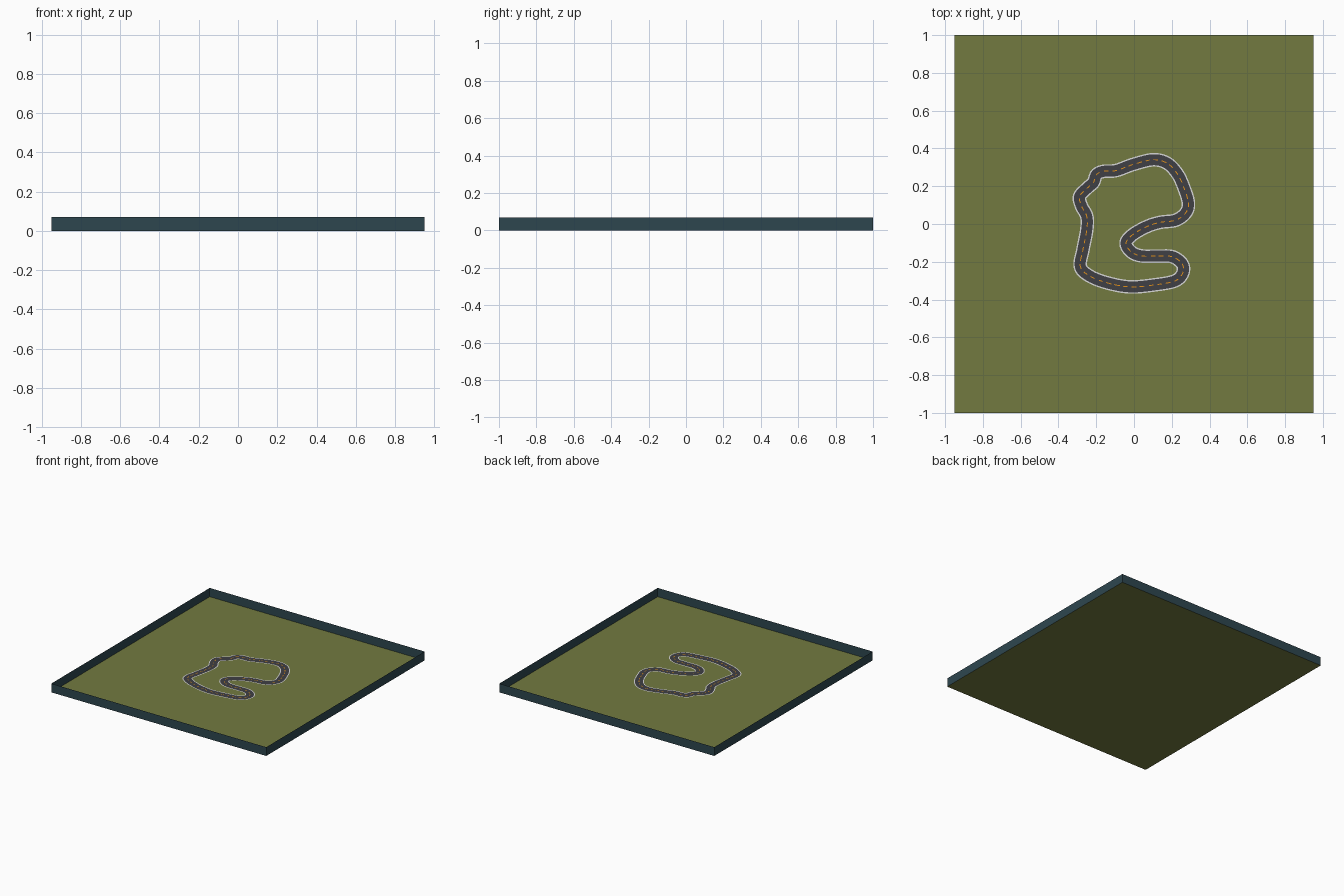
import bpy
from mathutils import Vector

if "Cube" in bpy.data.objects:
    bpy.data.objects.remove(bpy.data.objects["Cube"])

HX, HY, WALL_H = 0.95, 1.0, 0.07


def material(name, rgb):
    m = bpy.data.materials.new(name)
    m.diffuse_color = (*rgb, 1)
    m.use_nodes = True
    m.node_tree.nodes["Principled BSDF"].inputs["Base Color"].default_value = m.diffuse_color
    return m


GRASS = material("olive grass", (0.168, 0.195, 0.051))
WALL = material("dark teal", (0.027, 0.062, 0.078))
ASPHALT = material("asphalt grey", (0.050, 0.050, 0.058))
WHITE = material("line white", (0.68, 0.68, 0.68))
ORANGE = material("dash orange", (0.75, 0.28, 0.01))


def mesh_object(name, verts, faces, mat):
    me = bpy.data.meshes.new(name)
    me.from_pydata(verts, [], faces)
    me.materials.append(mat)
    ob = bpy.data.objects.new(name, me)
    bpy.context.collection.objects.link(ob)
    return ob


# Floor sheet and the four thin boundary walls
corners = [(-HX, -HY), (HX, -HY), (HX, HY), (-HX, HY)]
mesh_object("floor", [(x, y, 0) for x, y in corners], [(0, 1, 2, 3)], GRASS)
for i, side in enumerate(("front", "right", "back", "left")):
    a, b = corners[i], corners[(i + 1) % 4]
    mesh_object(side + "_wall", [(*a, 0), (*b, 0), (*b, WALL_H), (*a, WALL_H)],
                [(0, 1, 2, 3)], WALL)

# Centre line of the circuit, clockwise from the top
path = [Vector(p) for p in (
    (.10, .340), (.175, .322), (.23, .265), (.265, .19), (.288, .11),
    (.273, .058), (.22, .02), (.14, .009), (.07, -.013), (-.005, -.055),
    (-.042, -.10), (-.015, -.147), (.04, -.169), (.13, -.170), (.205, -.174),
    (.256, -.213), (.257, -.262), (.215, -.302), (.11, -.322), (-.02, -.333),
    (-.14, -.312), (-.235, -.275), (-.284, -.225), (-.270, -.135),
    (-.250, -.03), (-.250, .04), (-.278, .095), (-.288, .145), (-.250, .188),
    (-.215, .220), (-.198, .262), (-.160, .279), (-.095, .283), (-.005, .315))]


def smooth_loop(pts, steps):
    """Closed Catmull-Rom curve through the points."""
    out, n = [], len(pts)
    for i in range(n):
        a, b, c, d = (pts[(i + k) % n] for k in (-1, 0, 1, 2))
        for s in range(steps):
            t = s / steps
            out.append(0.5 * (2 * b + (c - a) * t + (2 * a - 5 * b + 4 * c - d) * t ** 2
                              + (3 * b - a - 3 * c + d) * t ** 3))
    return out


line = smooth_loop(path, 16)
N = len(line)
normals = []
for i in range(N):
    t = (line[(i + 1) % N] - line[i - 1]).normalized()
    normals.append(Vector((-t.y, t.x)))


def strip(name, lo, hi, z, mat, keep=lambda i: True):
    """Flat ribbon between two sideways offsets of the centre line."""
    verts = []
    for p, n in zip(line, normals):
        verts += [(*(p + n * lo), z), (*(p + n * hi), z)]
    faces = [(2 * i, 2 * ((i + 1) % N), 2 * ((i + 1) % N) + 1, 2 * i + 1)
             for i in range(N) if keep(i)]
    return mesh_object(name, verts, faces, mat)


# Distance along the loop, used to space the dashes
dist = [0.0]
for i in range(N):
    dist.append(dist[-1] + (line[(i + 1) % N] - line[i]).length)
period = dist[-1] / round(dist[-1] / 0.045)

strip("road", -0.029, 0.029, 0.002, ASPHALT)
strip("left_edge_line", 0.029, 0.036, 0.002, WHITE)
strip("right_edge_line", -0.036, -0.029, 0.002, WHITE)
strip("centre_dashes", -0.0025, 0.0025, 0.003, ORANGE,
      lambda i: dist[i] % period < 0.55 * period)
